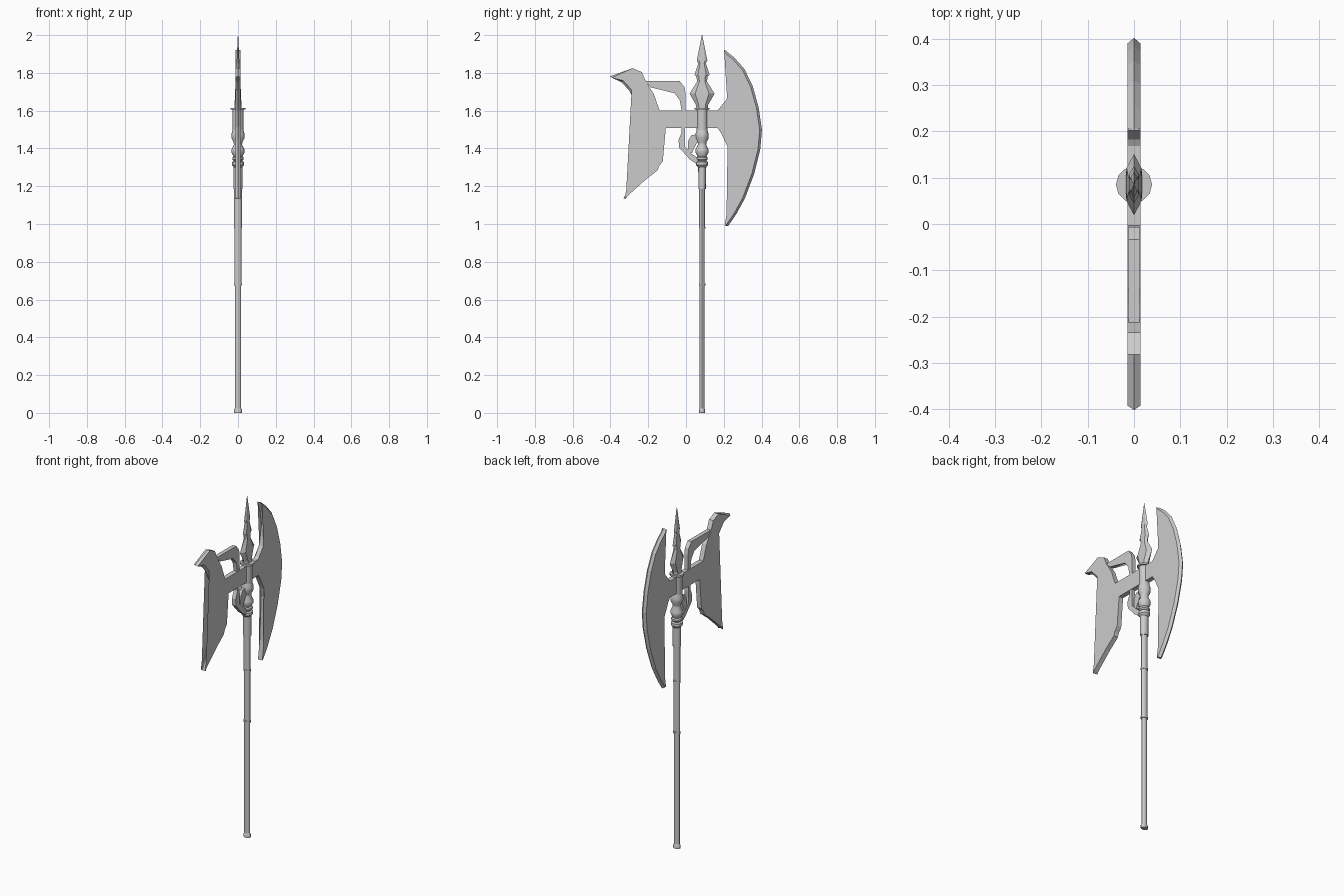
import bpy
import bmesh
from math import cos, sin, tau, radians
from mathutils import Vector

cube = bpy.data.objects.get("Cube")
if cube:
    bpy.data.objects.remove(cube, do_unlink=True)

AXIS_Y = 0.085      # the shaft stands behind the centre
HALF = 0.014        # half thickness of the plates

steel = bpy.data.materials.new("grey steel")
steel.use_nodes = True
grey = (0.6, 0.6, 0.6, 1)
steel.diffuse_color = grey
steel.node_tree.nodes["Principled BSDF"].inputs["Base Color"].default_value = grey


def finish(name, bm, smooth=False):
    bmesh.ops.recalc_face_normals(bm, faces=bm.faces)
    mesh = bpy.data.meshes.new(name)
    bm.to_mesh(mesh)
    bm.free()
    mesh.materials.append(steel)
    obj = bpy.data.objects.new(name, mesh)
    bpy.context.collection.objects.link(obj)
    if smooth:
        bpy.ops.object.select_all(action='DESELECT')
        obj.select_set(True)
        bpy.context.view_layer.objects.active = obj
        bpy.ops.object.shade_smooth_by_angle(angle=radians(35))
    return obj


def loft(name, rings, smooth=False):
    """Skin a stack of closed rings and cap both ends."""
    bm = bmesh.new()
    loops = [[bm.verts.new(p) for p in ring] for ring in rings]
    for low, high in zip(loops, loops[1:]):
        for i in range(len(low)):
            j = (i + 1) % len(low)
            bm.faces.new((low[i], low[j], high[j], high[i]))
    caps = [bm.faces.new(loops[0]), bm.faces.new(loops[-1])]
    bmesh.ops.triangulate(bm, faces=caps)
    return finish(name, bm, smooth)


def turned(name, profile, squash=1.0, sides=12):
    """Lathe (radius, z) pairs around the shaft axis."""
    angles = [tau * i / sides for i in range(sides)]
    return loft(name, [[(r * cos(a), AXIS_Y + r * squash * sin(a), z)
                        for a in angles] for r, z in profile], True)


def plate(name, edge, back=(), half=HALF, grind=0.012):
    """Flat plate in the yz plane; the edge points are ground to a ridge."""
    outline = [Vector(p) for p in list(edge) + list(back)]
    n = len(outline)
    area = sum(outline[i - 1].cross(outline[i]) for i in range(n))
    turn = 1 if area > 0 else -1
    inner = []
    for i, p in enumerate(outline):
        if i < len(edge) and grind:
            d = (outline[(i + 1) % n] - outline[i - 1]).normalized()
            p = p + Vector((-d.y, d.x)) * turn * grind
        inner.append(p)
    layers = [(-half, inner), (0, outline), (half, inner)]
    return loft(name, [[(x, p.x, p.y) for p in pts] for x, pts in layers])


# Shaft in three stepped lengths with a foot cap and rings
turned("foot_cap", [(.021, 0), (.021, .018), (.017, .024)], .75)
turned("lower_shaft", [(.017, .01), (.017, .68)], .75)
turned("middle_shaft", [(.019, .68), (.019, .98)], .75)
turned("upper_shaft", [(.02, .98), (.02, 1.19)], .75)
for name, z in (("lower_ring", .68), ("upper_ring", .98)):
    turned(name, [(.022, z - .005), (.022, z + .005)], .78)
turned("collar", [(.023, 1.185), (.024, 1.31)], .85)

# Turned grip below the head, socket and guard disc
turned("baluster", [(.022, 1.3), (.032, 1.312), (.032, 1.328), (.022, 1.333),
                    (.03, 1.342), (.03, 1.352), (.024, 1.358), (.035, 1.38),
                    (.034, 1.395), (.022, 1.42), (.023, 1.432), (.035, 1.455),
                    (.035, 1.475), (.028, 1.5)])
turned("socket", [(.029, 1.49), (.029, 1.605)])
turned("guard_disc", [(.039, 1.605), (.039, 1.615)])

# Spear point with a flattened six-sided section: (half width, half depth, z)
spear = [(.03, .018, 1.61), (.032, .018, 1.63), (.066, .016, 1.69),
         (.026, .012, 1.755), (.03, .011, 1.78), (.04, .011, 1.79),
         (.02, .008, 1.85), (.028, .007, 1.865), (.001, .001, 2)]
loft("spear_point", [[(0, AXIS_Y + w, z), (t, AXIS_Y + w * .55, z),
                      (t, AXIS_Y - w * .55, z), (0, AXIS_Y - w, z),
                      (-t, AXIS_Y - w * .55, z), (-t, AXIS_Y + w * .55, z)]
                     for w, t, z in spear])

# Large crescent blade
plate("large_blade",
      [(.21, 1.918), (.257, 1.88), (.31, 1.82), (.353, 1.73), (.384, 1.62),
       (.402, 1.5), (.393, 1.395), (.36, 1.263), (.312, 1.136), (.265, 1.05),
       (.222, .988)],
      [(.205, .993), (.222, 1.1), (.236, 1.353), (.22, 1.41), (.183, 1.486),
       (.168, 1.507), (.168, 1.602), (.183, 1.61), (.215, 1.66), (.24, 1.767),
       (.226, 1.85), (.202, 1.92)])

# Small hooked blade with a concave cutting edge
plate("small_blade",
      [(-.33, 1.136), (-.297, 1.21), (-.255, 1.316), (-.226, 1.449),
       (-.226, 1.512), (-.245, 1.597), (-.298, 1.703), (-.34, 1.75),
       (-.402, 1.782)],
      [(-.282, 1.825), (-.234, 1.804), (-.213, 1.756), (-.17, 1.687),
       (-.14, 1.602), (-.107, 1.602), (-.107, 1.507), (-.123, 1.332),
       (-.144, 1.305), (-.15, 1.284), (-.218, 1.231), (-.325, 1.134)])

# Bridge joining both blades through the socket
plate("bridge", [(-.12, 1.507), (.175, 1.507), (.175, 1.602), (-.12, 1.602)], grind=0)

# Curved bows above and below the bridge
plate("upper_bow",
      [(-.215, 1.756), (-.033, 1.756), (-.007, 1.724), (-.002, 1.687),
       (-.002, 1.6), (-.023, 1.6), (-.033, 1.655), (-.06, 1.692),
       (-.097, 1.713), (-.187, 1.724)], half=.012, grind=0)
plate("lower_hook",
      [(-.023, 1.51), (-.023, 1.485), (-.039, 1.445), (-.037, 1.405),
       (.02, 1.342), (.057, 1.316), (.085, 1.316), (.085, 1.345),
       (.057, 1.353), (.03, 1.372), (-.004, 1.408), (-.008, 1.435),
       (-.004, 1.475), (-.004, 1.51)], half=.012, grind=0)
plate("inner_hook",
      [(.01, 1.385), (.012, 1.443), (.03, 1.47), (.08, 1.478), (.08, 1.432),
       (.055, 1.432), (.031, 1.42), (.031, 1.375)], half=.01, grind=0)
